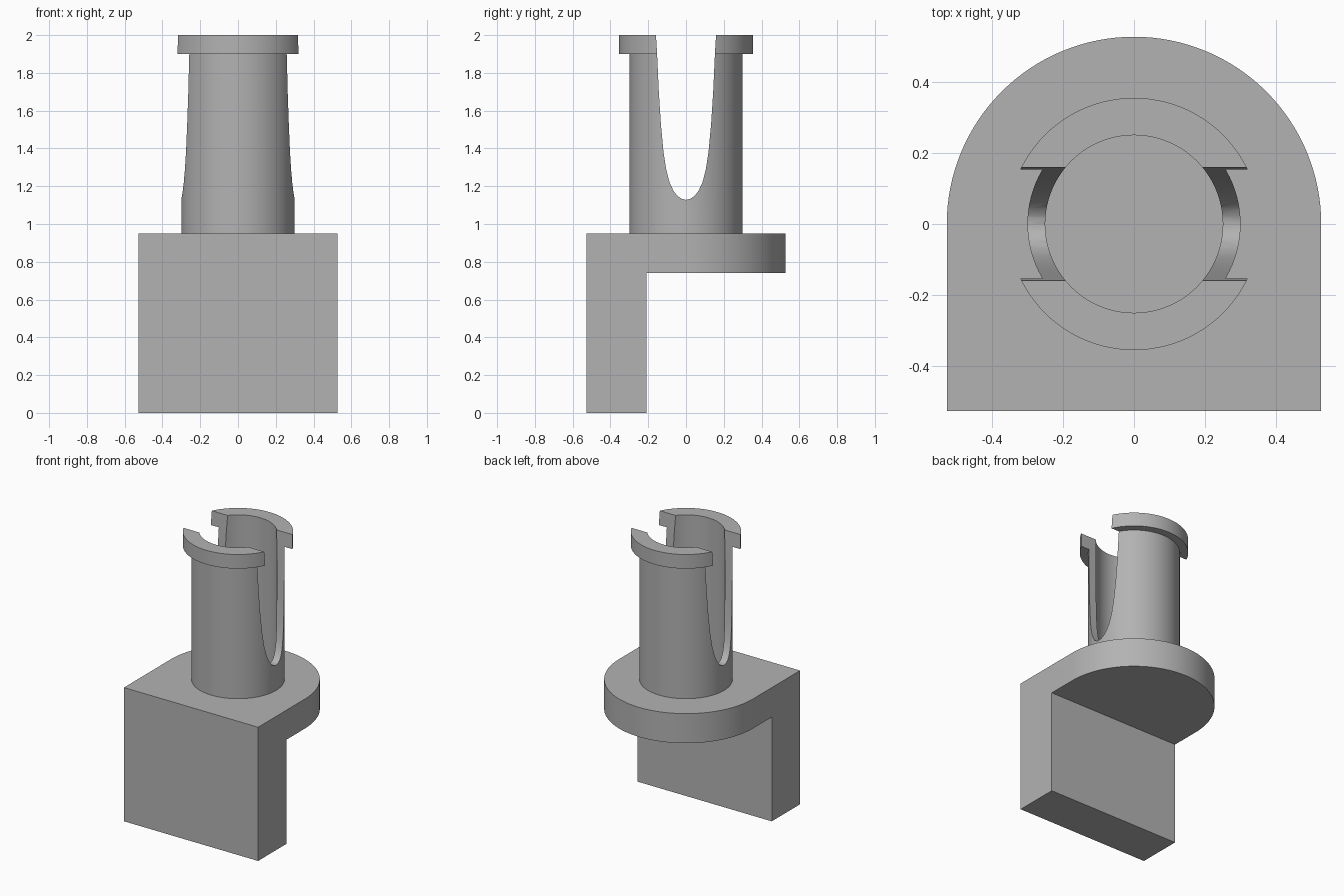
import bpy
import bmesh
from math import cos, sin, pi, radians
from mathutils import Vector

cube = bpy.data.objects.get("Cube")
if cube:
    bpy.data.objects.remove(cube, do_unlink=True)

HALF = 0.527          # half width of the base
PLATE_TOP = 0.95
PLATE_BOTTOM = 0.74
WALL_BACK = -0.21

grey = bpy.data.materials.new("plain grey")
grey.use_nodes = True
colour = (0.45, 0.45, 0.45, 1)
grey.diffuse_color = colour
grey.node_tree.nodes["Principled BSDF"].inputs["Base Color"].default_value = colour


def add_object(name, bm):
    bmesh.ops.recalc_face_normals(bm, faces=bm.faces)
    mesh = bpy.data.meshes.new(name)
    bm.to_mesh(mesh)
    bm.free()
    mesh.materials.append(grey)
    obj = bpy.data.objects.new(name, mesh)
    bpy.context.collection.objects.link(obj)
    return obj


def prism(name, outline, direction):
    """Extrude a closed outline of 3D points along a direction."""
    bm = bmesh.new()
    face = bm.faces.new([bm.verts.new(p) for p in outline])
    result = bmesh.ops.extrude_face_region(bm, geom=[face], use_keep_orig=True)
    verts = [g for g in result["geom"] if isinstance(g, bmesh.types.BMVert)]
    bmesh.ops.translate(bm, verts=verts, vec=Vector(direction))
    return add_object(name, bm)


def lathe(name, profile, steps=96):
    """Revolve a closed (radius, height) profile around z."""
    bm = bmesh.new()
    rings = [[bm.verts.new((r * cos(2 * pi * i / steps), r * sin(2 * pi * i / steps), z))
              for r, z in profile] for i in range(steps)]
    n = len(profile)
    for i in range(steps):
        a, b = rings[i], rings[(i + 1) % steps]
        for j in range(n):
            k = (j + 1) % n
            bm.faces.new((a[j], b[j], b[k], a[k]))
    return add_object(name, bm)


def cut(obj, cutter):
    mod = obj.modifiers.new("cut", 'BOOLEAN')
    mod.operation = 'DIFFERENCE'
    mod.solver = 'EXACT'
    mod.object = cutter
    select(obj)
    bpy.ops.object.modifier_apply(modifier=mod.name)
    bpy.data.objects.remove(cutter, do_unlink=True)


def select(obj):
    bpy.ops.object.select_all(action='DESELECT')
    obj.select_set(True)
    bpy.context.view_layer.objects.active = obj


# Bracket: round-backed block with the space under the plate cut away
outline = [(-HALF, -HALF, 0), (HALF, -HALF, 0)]
outline += [(HALF * cos(pi * i / 64), HALF * sin(pi * i / 64), 0) for i in range(65)]
bracket = prism("bracket", outline, (0, 0, PLATE_TOP))
space = [(-1, WALL_BACK, -1), (1, WALL_BACK, -1), (1, 1, -1), (-1, 1, -1)]
cut(bracket, prism("under_plate_cutter", space, (0, 0, 1 + PLATE_BOTTOM)))

# Hollow post with a lip around its top
post = lathe("slotted_post", [(0.25, PLATE_TOP), (0.30, PLATE_TOP), (0.30, 1.9),
                              (0.355, 1.9), (0.355, 2.0), (0.25, 2.0)])

# Tapered slot with a rounded bottom, cut through both sides of the post
side = [(0.165, 2.1), (0.153, 1.9), (0.144, 1.7), (0.133, 1.53), (0.119, 1.38),
        (0.105, 1.29), (0.087, 1.22), (0.066, 1.175), (0.045, 1.148), (0.022, 1.133)]
slot = side + [(0, 1.128)] + [(-y, z) for y, z in reversed(side)]
cut(post, prism("slot_cutter", [(-1, y, z) for y, z in slot], (2, 0, 0)))

for obj in (bracket, post):
    select(obj)
    bpy.ops.object.shade_smooth_by_angle(angle=radians(30))
